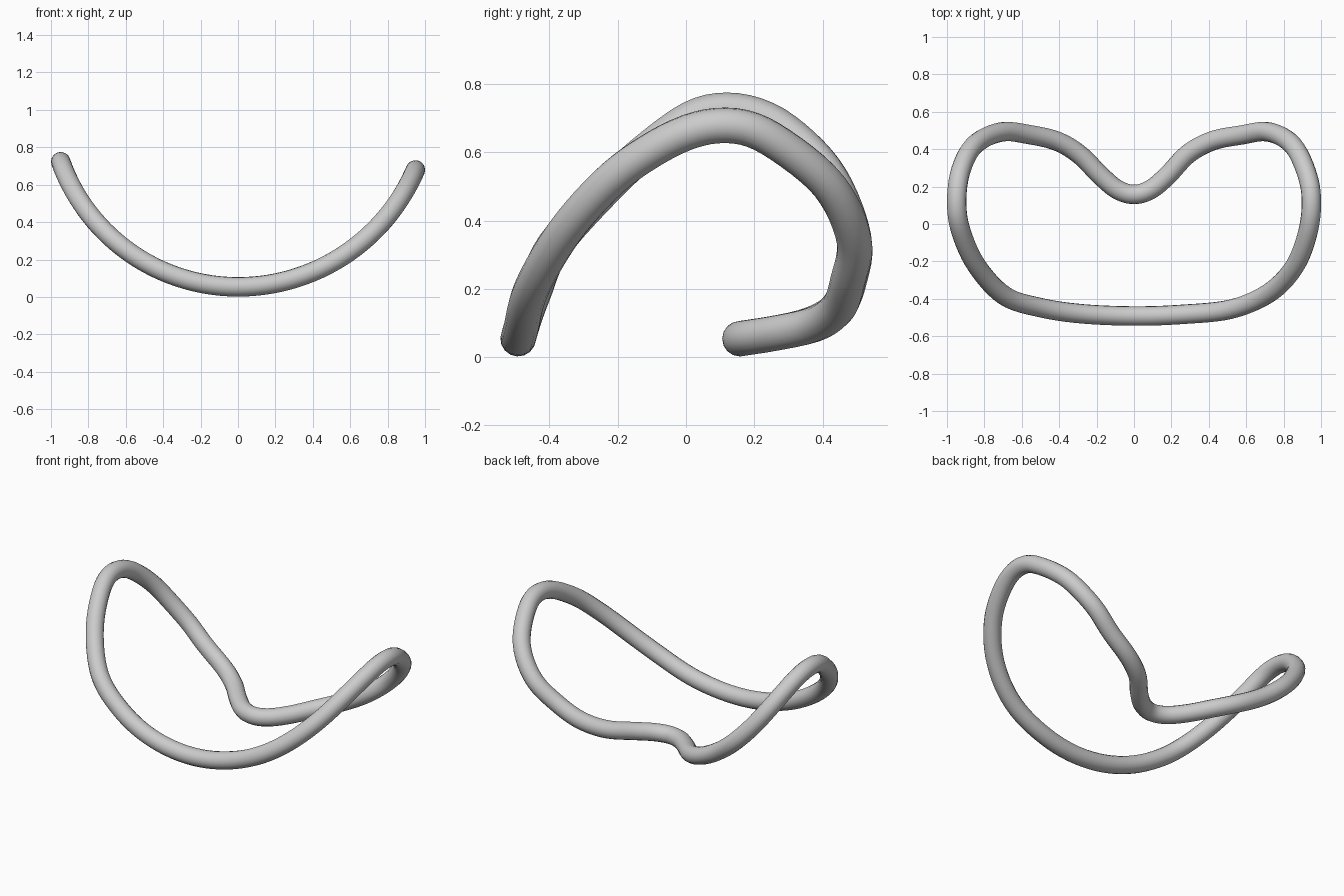
import bpy, math

if "Cube" in bpy.data.objects:
    bpy.data.objects.remove(bpy.data.objects["Cube"])

RADIUS = 0.052

# plan-view centre line of the closed rim, starting at the rear notch
PLAN = [(0, .158), (.09, .185), (.18, .26), (.29, .375), (.42, .445), (.57, .475),
        (.72, .492), (.85, .42), (.93, .25), (.948, .09), (.92, -.08), (.85, -.24),
        (.72, -.37), (.52, -.455), (.26, -.483), (0, -.492), (-.28, -.48),
        (-.5, -.447), (-.69, -.385), (-.84, -.225), (-.925, -.04), (-.948, .12),
        (-.925, .29), (-.85, .425), (-.71, .492), (-.56, .478), (-.41, .442),
        (-.29, .37), (-.18, .26), (-.09, .185)]


def height(x):
    # the rim lies on a cylinder-like bowl, slightly steeper on the left
    r = 1.006 if x < 0 else 1.032
    return RADIUS + 0.002 + r - math.sqrt(r * r - x * x)


def spline(a, b, c, d, t):
    return 0.5 * (2 * b + (c - a) * t + (2 * a - 5 * b + 4 * c - d) * t * t
                  + (3 * b - a - 3 * c + d) * t ** 3)


# smooth the outline and drape it on the bowl
STEPS = 6
path = []
n = len(PLAN)
for i in range(n):
    p = [PLAN[(i + k) % n] for k in (-1, 0, 1, 2)]
    for s in range(STEPS):
        x, y = (spline(*[q[j] for q in p], s / STEPS) for j in (0, 1))
        path.append((x, y, height(x)))

# round tube along the path
curve = bpy.data.curves.new("bent_rim", 'CURVE')
curve.dimensions = '3D'
curve.bevel_depth = RADIUS
curve.bevel_resolution = 6
poly = curve.splines.new('POLY')
poly.points.add(len(path) - 1)
for pt, co in zip(poly.points, path):
    pt.co = (*co, 1)
poly.use_cyclic_u = True
poly.use_smooth = True
rim = bpy.data.objects.new("bent_rim", curve)
bpy.context.collection.objects.link(rim)

# turn into a smooth mesh
bpy.context.view_layer.objects.active = rim
rim.select_set(True)
bpy.ops.object.convert(target='MESH')
bpy.ops.object.shade_smooth()
